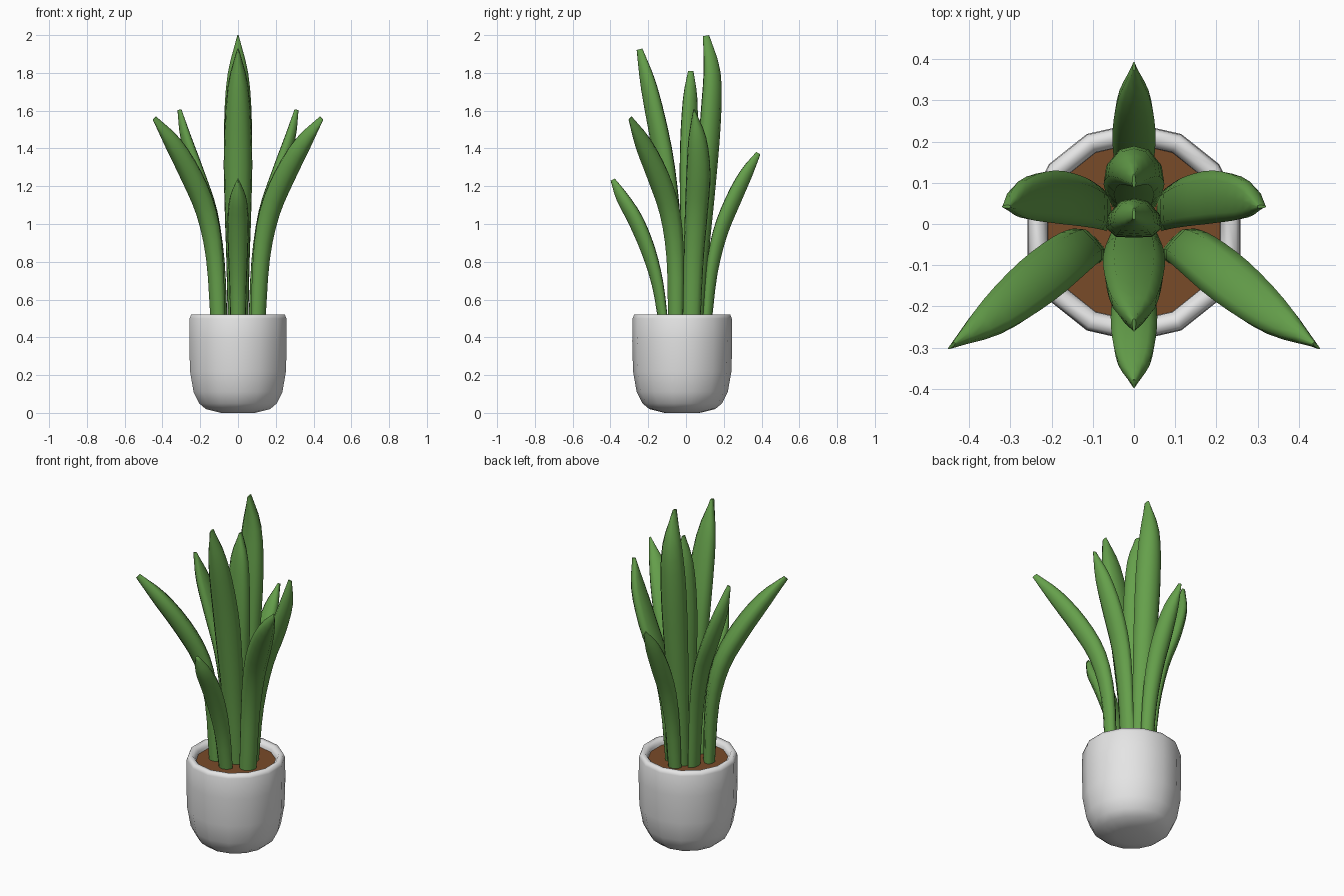
import bpy, bmesh, math
from mathutils import Vector

cube = bpy.data.objects.get("Cube")
if cube:
    bpy.data.objects.remove(cube, do_unlink=True)


def make_material(name, rgb):
    m = bpy.data.materials.new(name)
    m.use_nodes = True
    m.diffuse_color = (*rgb, 1)
    bsdf = m.node_tree.nodes["Principled BSDF"]
    bsdf.inputs["Base Color"].default_value = (*rgb, 1)
    bsdf.inputs["Roughness"].default_value = 0.6
    return m


GREEN = make_material("leaf green", (0.13, 0.35, 0.07))
WHITE = make_material("pot white", (0.78, 0.78, 0.78))
BROWN = make_material("soil brown", (0.19, 0.07, 0.022))


def loft(name, rings, material, sharp_angle):
    """Skin a list of equal-length rings and cap both ends."""
    bm = bmesh.new()
    loops = [[bm.verts.new(p) for p in ring] for ring in rings]
    n = len(loops[0])
    for a, b in zip(loops, loops[1:]):
        for i in range(n):
            j = (i + 1) % n
            bm.faces.new((a[i], a[j], b[j], b[i]))
    bm.faces.new(loops[0])
    bm.faces.new(loops[-1])
    bmesh.ops.recalc_face_normals(bm, faces=bm.faces)
    mesh = bpy.data.meshes.new(name)
    bm.to_mesh(mesh)
    bm.free()
    mesh.materials.append(material)
    obj = bpy.data.objects.new(name, mesh)
    bpy.context.collection.objects.link(obj)
    bpy.ops.object.select_all(action="DESELECT")
    obj.select_set(True)
    bpy.context.view_layer.objects.active = obj
    bpy.ops.object.shade_smooth_by_angle(angle=math.radians(sharp_angle))
    return obj


def turned(name, profile, material, sharp_angle, sides=14, y=-0.02):
    """Turned part from (flat radius, height) pairs, with flats facing left and right."""
    step = math.tau / sides
    grow = 1 / math.cos(step / 2)
    rings = [[(r * grow * math.cos((i + 0.5) * step),
               y + r * grow * math.sin((i + 0.5) * step), z)
              for i in range(sides)] for r, z in profile]
    return loft(name, rings, material, sharp_angle)


def spline(points, steps=3):
    """Smooth samples through the given vectors."""
    pts = [2 * points[0] - points[1], *points, 2 * points[-1] - points[-2]]
    out = []
    for a, b, c, d in zip(pts, pts[1:], pts[2:], pts[3:]):
        for k in range(steps):
            t = k / steps
            out.append(0.5 * (2 * b + (c - a) * t + (2 * a - 5 * b + 4 * c - d) * t * t
                              + (3 * b - a - 3 * c + d) * t ** 3))
    return out + [points[-1]]


# Share of the full width and thickness, from root to tip
WIDTHS = (0.73, 0.82, 0.95, 1.0, 0.74, 0.06)
DEPTHS = (0.62, 0.76, 0.94, 1.0, 0.82, 0.3)

# Cross-section as (width, outward): flat inner face and rounded back
HALF_SECTION = [(0.65, -0.95), (1, -0.5), (0.92, 0.2), (0.52, 0.84)]
SECTION = [(0, -1), *HALF_SECTION, (0, 1), *[(-u, v) for u, v in reversed(HALF_SECTION)]]


def leaf(name, path, outward, half_width, half_depth):
    """Fleshy blade whose rounded back faces outward."""
    centres = spline([Vector(p) for p in path])
    sizes = spline([Vector((w * half_width, d * half_depth)) for w, d in zip(WIDTHS, DEPTHS)])
    outward = Vector(outward)
    rings = []
    for i, (c, size) in enumerate(zip(centres, sizes)):
        before, after = centres[max(i - 1, 0)], centres[min(i + 1, len(centres) - 1)]
        tangent = (after - before).normalized()
        across = Vector((0, 0, 1)).cross(outward).normalized()
        wide = (across - tangent * across.dot(tangent)).normalized()
        deep = wide.cross(tangent)
        rings.append([c + wide * size.x * u + deep * size.y * v for u, v in SECTION])
    return loft(name, rings, GREEN, 70)


# Pot with a thick rounded rim, and the soil inside it
turned("pot", [(0.09, 0), (0.17, 0.02), (0.205, 0.05), (0.235, 0.11), (0.254, 0.22), (0.258, 0.38),
               (0.256, 0.50), (0.248, 0.52), (0.225, 0.52), (0.21, 0.50), (0.206, 0.44)], WHITE, 80)
turned("soil", [(0.2, 0.44), (0.212, 0.487)], BROWN, 30)

# Leaves on the centre line: outward sign, (y, z) path, half width, half depth
centre_leaves = {
    "back_tall_leaf": (1, [(0.06, 0.48), (0.08, 0.85), (0.105, 1.2), (0.13, 1.55), (0.138, 1.8), (0.106, 1.997)],
                       0.073, 0.055),
    "middle_leaf": (1, [(0.005, 0.48), (0.008, 0.8), (0.012, 1.1), (0.015, 1.4), (0.022, 1.66), (0.025, 1.81)],
                    0.067, 0.047),
    "front_tall_leaf": (-1, [(-0.035, 0.48), (-0.055, 0.8), (-0.085, 1.1), (-0.128, 1.4), (-0.195, 1.72),
                             (-0.246, 1.925)], 0.075, 0.053),
    "front_short_leaf": (-1, [(-0.12, 0.48), (-0.15, 0.68), (-0.2, 0.86), (-0.267, 1.02), (-0.337, 1.14),
                              (-0.388, 1.235)], 0.056, 0.041),
    "back_short_leaf": (1, [(0.11, 0.48), (0.135, 0.74), (0.18, 0.95), (0.247, 1.12), (0.318, 1.265),
                            (0.383, 1.375)], 0.052, 0.042),
}
for name, (sign, path, width, depth) in centre_leaves.items():
    leaf(name, [(0, y, z) for y, z in path], (0, sign, 0), width, depth)

# Mirrored side leaves
for side, s in (("left", 1), ("right", -1)):
    outer = [(0.11, -0.06, 0.48), (0.128, -0.062, 0.82), (0.172, -0.09, 1.06),
             (0.25, -0.152, 1.25), (0.347, -0.23, 1.425), (0.443, -0.296, 1.56)]
    leaf(side + "_front_leaf", [(s * x, y, z) for x, y, z in outer], (s * 0.73, -0.68, 0), 0.063, 0.049)
    upright = [(0.078, 0.03, 0.48), (0.098, 0.04, 0.8), (0.142, 0.055, 1.06),
               (0.21, 0.066, 1.26), (0.274, 0.06, 1.45), (0.31, 0.042, 1.605)]
    leaf(side + "_back_leaf", [(s * x, y, z) for x, y, z in upright], (s, 0, 0), 0.064, 0.036)
